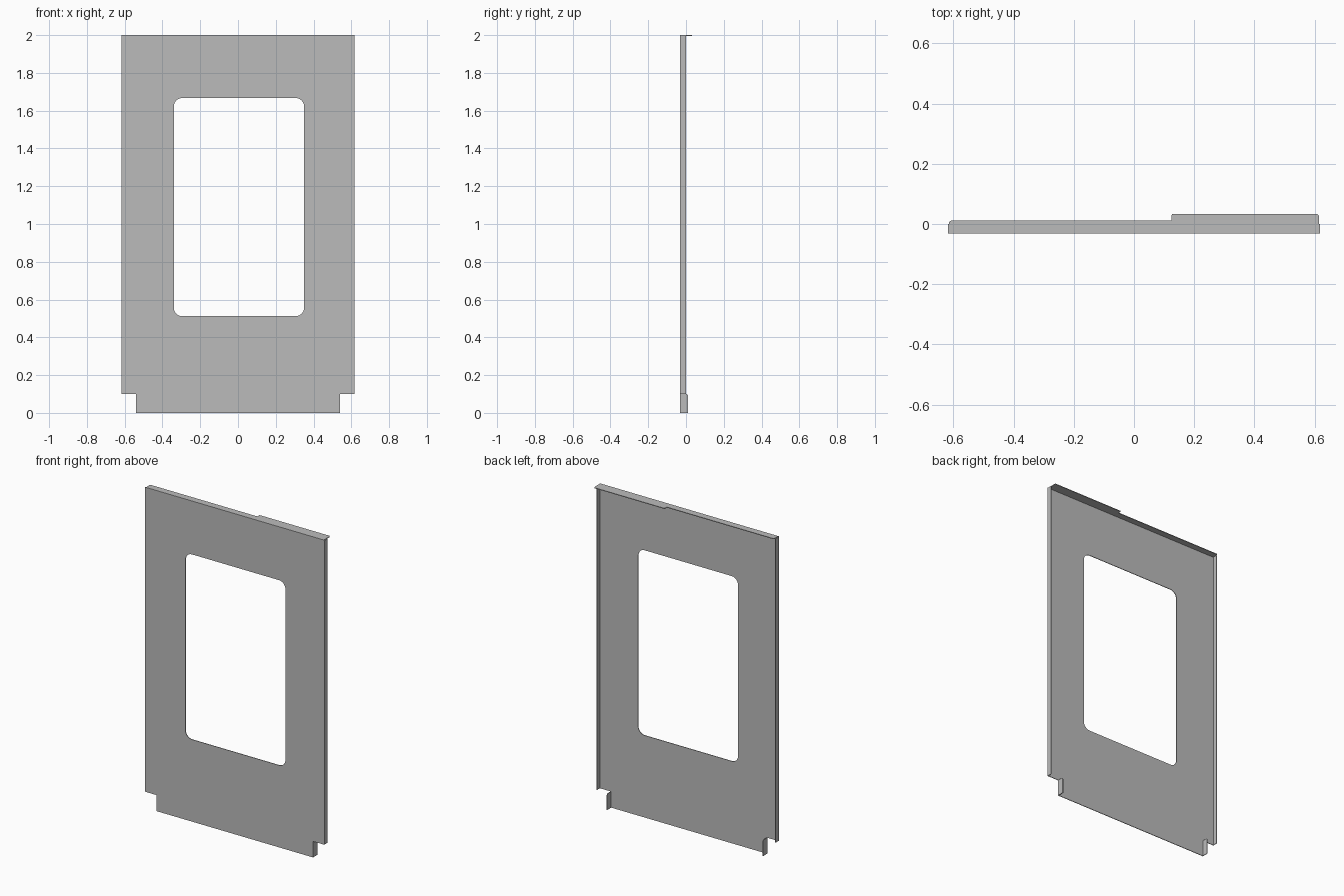
import bpy, bmesh, math
from mathutils import Matrix, Vector

cube = bpy.data.objects.get("Cube")
if cube:
    bpy.data.objects.remove(cube, do_unlink=True)

T = 0.004                       # sheet thickness
W, TAB_X = 0.618, 0.54          # half widths of the panel and its foot
FRONT, SIDE_BACK = -0.032, 0.0  # depth of the front face and side flanges
NOTCH = 0.1

steel = bpy.data.materials.new("grey_steel")
steel.use_nodes = True
grey = (0.5, 0.5, 0.5, 1)
steel.diffuse_color = grey
steel.node_tree.nodes["Principled BSDF"].inputs["Base Color"].default_value = grey

# Sheet planes: upright facing front, upright facing sideways, lying flat
FACING = Matrix.Rotation(math.pi / 2, 4, 'X')
SIDEWAYS = Matrix(((0, 0, 1, 0), (1, 0, 0, 0), (0, 1, 0, 0), (0, 0, 0, 1)))
FLAT = Matrix.Identity(4)


def rounded(points, steps=6):
    """Outline from (u, v, corner radius); right-angled corners become arcs."""
    out = []
    for i, (u, v, r) in enumerate(points):
        c = Vector((u, v))
        if r == 0:
            out.append(c)
            continue
        a = (Vector(points[i - 1][:2]) - c).normalized() * r
        b = (Vector(points[(i + 1) % len(points)][:2]) - c).normalized() * r
        for k in range(steps + 1):
            t = k / steps * math.pi / 2
            out.append(c + a * (1 - math.sin(t)) + b * (1 - math.cos(t)))
    return out


def sheet(name, loops, plane, offset):
    """Cut a sheet from outlines (later loops are holes) and place it."""
    curve = bpy.data.curves.new(name + "_outline", 'CURVE')
    curve.dimensions, curve.fill_mode, curve.extrude = '2D', 'BOTH', T / 2
    for loop in loops:
        pts = rounded(loop)
        spline = curve.splines.new('POLY')
        spline.points.add(len(pts) - 1)
        for p, q in zip(spline.points, pts):
            p.co = (q.x, q.y, 0, 1)
        spline.use_cyclic_u = True
    temp = bpy.data.objects.new(name + "_outline", curve)
    bpy.context.collection.objects.link(temp)
    deps = bpy.context.evaluated_depsgraph_get()
    mesh = bpy.data.meshes.new_from_object(temp.evaluated_get(deps))
    bpy.data.objects.remove(temp, do_unlink=True)
    mesh.transform(Matrix.Translation(offset) @ plane)
    bm = bmesh.new()
    bm.from_mesh(mesh)
    bmesh.ops.remove_doubles(bm, verts=bm.verts, dist=0.0001)
    bmesh.ops.recalc_face_normals(bm, faces=bm.faces)
    for f in bm.faces:
        f.smooth = False
    bm.to_mesh(mesh)
    bm.free()
    mesh.name = name
    mesh.materials.clear()
    mesh.materials.append(steel)
    obj = bpy.data.objects.new(name, mesh)
    bpy.context.collection.objects.link(obj)
    return obj


# Front panel with notched foot and rounded window
outline = [(-TAB_X, 0, 0), (TAB_X, 0, 0), (TAB_X, NOTCH, 0), (W, NOTCH, 0),
           (W, 2, 0), (-W, 2, 0), (-W, NOTCH, 0), (-TAB_X, NOTCH, 0)]
R = 0.045
window = [(-0.34, 0.512, R), (0.35, 0.512, R), (0.35, 1.667, R), (-0.34, 1.667, R)]
sheet("front_panel", [outline, window], FACING, (0, FRONT + T / 2, 0))

# Folded side flanges and foot tabs
inner = FRONT + T
side = [(inner, NOTCH, 0), (SIDE_BACK, NOTCH, 0),
        (SIDE_BACK, 2 - T, 0), (inner, 2 - T, 0)]
tab = [(inner, 0, 0), (0.011, 0, 0), (0.011, NOTCH, 0.012), (inner, NOTCH, 0)]
for label, s in (("left", 1), ("right", -1)):
    sheet(label + "_side_flange", [side], SIDEWAYS, (s * (W - T / 2), 0, 0))
    sheet(label + "_foot_tab", [tab], SIDEWAYS, (s * (TAB_X - T / 2), 0, 0))

# Folded top flange, deeper on the left part
E = 0.614
top = [(-E, inner, 0), (E, inner, 0), (E, 0.033, 0.008), (0.125, 0.033, 0.004),
       (0.125, 0.011, 0), (-E, 0.011, 0.008)]
sheet("top_flange", [top], FLAT, (0, 0, 2 - T / 2))
